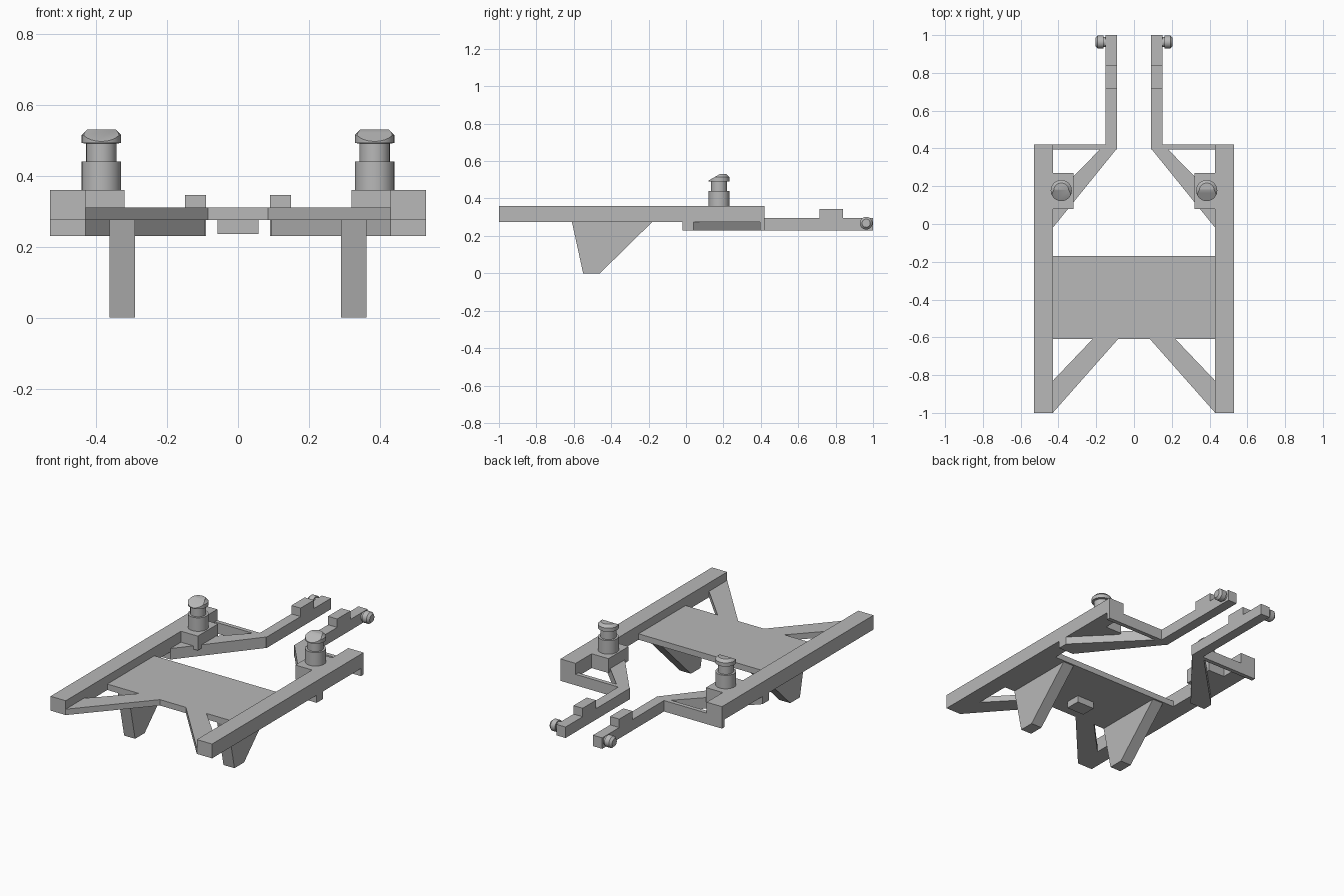
import bpy, bmesh
from math import cos, sin, pi
from mathutils import Vector

cube = bpy.data.objects.get("Cube")
if cube:
    bpy.data.objects.remove(cube, do_unlink=True)

grey = bpy.data.materials.new("plain grey")
grey.use_nodes = True
colour = (0.48, 0.48, 0.48, 1)
grey.diffuse_color = colour
grey.node_tree.nodes["Principled BSDF"].inputs["Base Color"].default_value = colour


def finish(name, bm, mirror, smooth=False):
    bmesh.ops.recalc_face_normals(bm, faces=bm.faces)
    mesh = bpy.data.meshes.new(name)
    bm.to_mesh(mesh)
    bm.free()
    mesh.materials.append(grey)
    ob = bpy.data.objects.new(name, mesh)
    bpy.context.collection.objects.link(ob)
    if mirror:
        ob.modifiers.new("Mirror", "MIRROR").use_axis = (True, False, False)
    if smooth:
        bpy.ops.object.select_all(action="DESELECT")
        ob.select_set(True)
        bpy.context.view_layer.objects.active = ob
        bpy.ops.object.shade_smooth_by_angle(angle=0.6)
    return ob


def prism(name, outline, lo, hi, axis="z", mirror=True):
    """Extrude a flat outline along z (outline in x, y) or x (outline in y, z)."""
    bm = bmesh.new()
    place = (lambda p: (p[0], p[1], lo)) if axis == "z" else (lambda p: (lo, p[0], p[1]))
    face = bm.faces.new([bm.verts.new(place(p)) for p in outline])
    ext = bmesh.ops.extrude_face_region(bm, geom=[face])
    shift = Vector((0, 0, hi - lo)) if axis == "z" else Vector((hi - lo, 0, 0))
    verts = [g for g in ext["geom"] if isinstance(g, bmesh.types.BMVert)]
    bmesh.ops.translate(bm, vec=shift, verts=verts)
    return finish(name, bm, mirror)


def block(name, x, y, z, mirror=True):
    outline = [(x[0], y[0]), (x[1], y[0]), (x[1], y[1]), (x[0], y[1])]
    return prism(name, outline, z[0], z[1], mirror=mirror)


def lathe(name, profile, centre, axis="z", slope=None, sides=24):
    """Turn (radius, height) steps round an axis, optionally cut by a plane."""
    bm = bmesh.new()
    rings = []
    for r, h in profile:
        ring = []
        for i in range(sides):
            a, b = r * cos(2 * pi * i / sides), r * sin(2 * pi * i / sides)
            offset = Vector((a, b, h)) if axis == "z" else Vector((h, a, b))
            ring.append(bm.verts.new(Vector(centre) + offset))
        rings.append(ring)
    for low, high in zip(rings, rings[1:]):
        for i in range(sides):
            j = (i + 1) % sides
            bm.faces.new((low[i], low[j], high[j], high[i]))
    bm.faces.new(rings[0])
    bm.faces.new(rings[-1])
    if slope:
        geom = bm.verts[:] + bm.edges[:] + bm.faces[:]
        cut = bmesh.ops.bisect_plane(bm, geom=geom, plane_co=slope[0], plane_no=slope[1],
                                     clear_outer=True)
        edges = [g for g in cut["geom_cut"] if isinstance(g, bmesh.types.BMEdge)]
        bmesh.ops.holes_fill(bm, edges=edges)
    return finish(name, bm, True, True)


# Main frame
block("side_rail", (0.43, 0.53), (-1, 0.42), (0.275, 0.36))
block("centre_plate", (-0.43, 0.43), (-0.61, -0.17), (0.275, 0.31), mirror=False)
prism("front_brace", [(0.43, -1), (0.43, -0.83), (0.22, -0.61), (0.085, -0.61)], 0.275, 0.31)
block("plate_stud", (-0.058, 0.058), (-0.51, -0.42), (0.235, 0.275), mirror=False)

# Tapered legs under the plate
prism("leg", [(-0.61, 0.275), (-0.55, 0), (-0.46, 0), (-0.18, 0.275)], 0.29, 0.362, axis="x")

# Rear bracing and arms
prism("rear_brace", [(0.43, -0.02), (0.53, -0.02), (0.53, 0.04), (0.18, 0.395),
                     (0.15, 0.41), (0.09, 0.40)], 0.23, 0.295)
block("rear_crossbar", (0.14, 0.53), (0.395, 0.42), (0.23, 0.295))
prism("rear_arm", [(0.395, 0.23), (1, 0.23), (1, 0.295), (0.84, 0.295), (0.84, 0.345),
                   (0.715, 0.345), (0.715, 0.295), (0.395, 0.295)], 0.09, 0.15, axis="x")
lathe("arm_peg", [(0.026, 0), (0.026, 0.012), (0.034, 0.012), (0.034, 0.042), (0.022, 0.055)],
      (0.15, 0.963, 0.268), axis="x")

# Raised posts with slanted heads
block("post_base", (0.32, 0.43), (0.08, 0.27), (0.275, 0.36))
lathe("post", [(0.056, 0), (0.056, 0.08), (0.043, 0.08), (0.043, 0.13)], (0.385, 0.177, 0.36))
lathe("post_head", [(0.043, 0), (0.056, 0.002), (0.056, 0.024), (0.04, 0.04)],
      (0.385, 0.177, 0.49), slope=((0.385, 0.18, 0.53), (0, -0.5, 0.87)))
